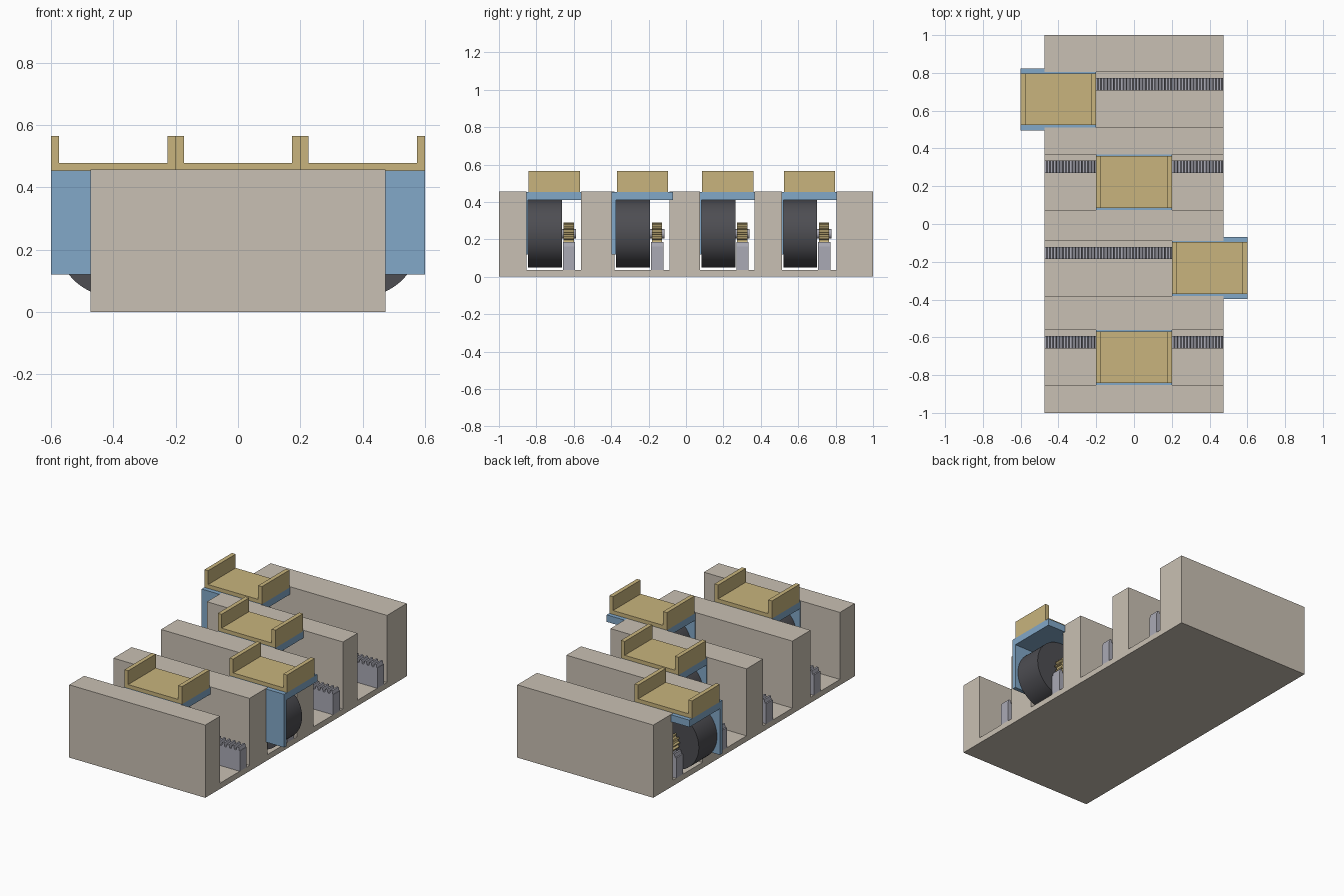
import bpy, bmesh, math

if "Cube" in bpy.data.objects:
    bpy.data.objects.remove(bpy.data.objects["Cube"])


def material(name, rgb):
    m = bpy.data.materials.new(name)
    m.diffuse_color = (*rgb, 1)
    m.use_nodes = True
    m.node_tree.nodes["Principled BSDF"].inputs["Base Color"].default_value = m.diffuse_color
    return m


STONE = material("warm_stone", (0.584, 0.527, 0.451))
GOLD = material("pale_gold", (0.578, 0.456, 0.205))
BLUE = material("soft_blue", (0.223, 0.392, 0.578))
DARK = material("dark_rubber", (0.075, 0.075, 0.085))
STEEL = material("steel_grey", (0.40, 0.40, 0.46))


def extrude(name, profile, axis, a, b, mat, offset=(0, 0, 0)):
    """Extrude a (u, z) profile along x (u = y) or along y (u = x)."""
    bm = bmesh.new()

    def place(u, z, t):
        p = (t, u, z) if axis == "x" else (u, t, z)
        return bm.verts.new([p[i] + offset[i] for i in range(3)])

    start = [place(u, z, a) for u, z in profile]
    end = [place(u, z, b) for u, z in profile]
    bm.faces.new(start)
    bm.faces.new(end[::-1])
    n = len(profile)
    for i in range(n):
        j = (i + 1) % n
        bm.faces.new((start[j], start[i], end[i], end[j]))
    bmesh.ops.recalc_face_normals(bm, faces=bm.faces[:])
    me = bpy.data.meshes.new(name)
    bm.to_mesh(me)
    bm.free()
    me.materials.append(mat)
    ob = bpy.data.objects.new(name, me)
    bpy.context.collection.objects.link(ob)
    return ob


def rect(u0, u1, z0, z1):
    return [(u0, z0), (u1, z0), (u1, z1), (u0, z1)]


def cylinder(name, x, z, r, y0, y1, mat, sides=48):
    ring = [(r * math.cos(2 * math.pi * i / sides), r * math.sin(2 * math.pi * i / sides))
            for i in range(sides)]
    ob = extrude(name, ring, "y", y0, y1, mat, (x, 0, z))
    bpy.ops.object.select_all(action="DESELECT")
    ob.select_set(True)
    bpy.context.view_layer.objects.active = ob
    bpy.ops.object.shade_smooth_by_angle(angle=math.radians(30))
    return ob


HALF, TOP, FLOOR, CHANNEL = 0.473, 0.457, 0.036, 0.292
# front edge of every channel and the x position of its carriage
LANES = [(-0.853, 0.0), (-0.381, 0.4), (0.075, 0.0), (0.512, -0.4)]

# Base block with four cross channels
outline = [(-1, 0), (-1, TOP)]
for c, _ in LANES:
    outline += [(c, TOP), (c, FLOOR), (c + CHANNEL, FLOOR), (c + CHANNEL, TOP)]
outline += [(1, TOP), (1, 0)]
extrude("channelled_base", outline, "x", -HALF, HALF, STONE)

# Toothed rack outline
TEETH = 28
pitch = 2 * HALF / TEETH
rack = [(-HALF, FLOOR)]
for i in range(TEETH):
    x = -HALF + i * pitch
    rack += [(x, 0.163), (x + 0.25 * pitch, 0.163), (x + 0.42 * pitch, 0.185),
             (x + 0.75 * pitch, 0.185), (x + 0.92 * pitch, 0.163)]
rack += [(HALF, 0.163), (HALF, FLOOR)]

# Pinion outline
gear = []
for i in range(12):
    for step, r in ((-0.27, 0.045), (-0.13, 0.058), (0.13, 0.058), (0.27, 0.045)):
        a = 2 * math.pi * (i + step) / 12 + math.pi / 2
        gear.append((r * math.cos(a), r * math.sin(a)))

# Tray cross-section: floor with two side lips
tray = [(-0.2, 0.454), (0.2, 0.454), (0.2, 0.565), (0.174, 0.565),
        (0.174, 0.478), (-0.174, 0.478), (-0.174, 0.565), (-0.2, 0.565)]

for n, (c, x) in enumerate(LANES, 1):
    extrude(f"rack_{n}", rack, "y", c + 0.195, c + 0.26, STEEL)
    # Carriage: sliding top plate and hanging front plate
    extrude(f"carriage_top_{n}", rect(-0.2, 0.2, 0.41, 0.454), "y",
            c - 0.017, c + 0.311, BLUE, (x, 0, 0))
    extrude(f"carriage_front_{n}", rect(-0.2, 0.2, 0.12, 0.41), "y",
            c - 0.017, c + 0.008, BLUE, (x, 0, 0))
    extrude(f"tray_{n}", tray, "y", c + 0.011, c + 0.285, GOLD, (x, 0, 0))
    # Motor drum, shaft and pinion
    cylinder(f"drum_{n}", x, 0.23, 0.18, c + 0.008, c + 0.189, DARK, 64)
    cylinder(f"shaft_{n}", x, 0.23, 0.026, c + 0.189, c + 0.265, STEEL, 32)
    extrude(f"pinion_{n}", gear, "y", c + 0.199, c + 0.253, GOLD, (x, 0, 0.232))
